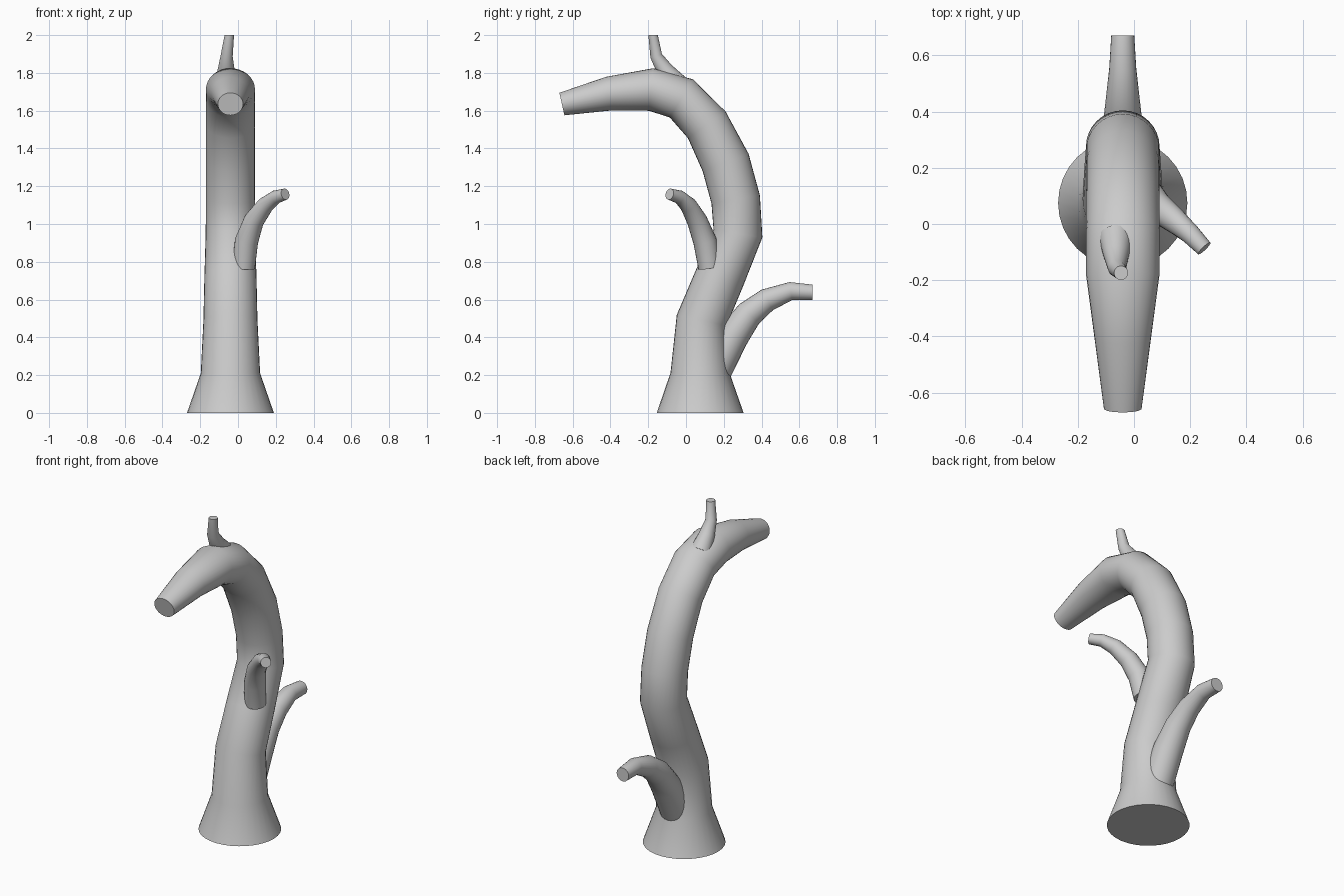
import bpy, bmesh, math
from mathutils import Vector

if "Cube" in bpy.data.objects:
    bpy.data.objects.remove(bpy.data.objects["Cube"])


def limb(name, stations, sides=24, end_dir=None):
    """Sweep a ring along (x, y, z, side radius, depth radius) stations and cap both ends."""
    pts = [Vector(s[:3]) for s in stations]
    bm = bmesh.new()
    rings = []
    for i, s in enumerate(stations):
        d_in = (pts[i] - pts[max(i - 1, 0)]).normalized()
        d_out = (pts[min(i + 1, len(pts) - 1)] - pts[i]).normalized()
        t = (d_in + d_out).normalized()
        if end_dir and i == len(pts) - 1:
            t = Vector(end_dir).normalized()
        u = (Vector((1, 0, 0)) - t * t.x).normalized()
        v = t.cross(u)
        ring = []
        for k in range(sides):
            a = 2 * math.pi * k / sides
            ring.append(bm.verts.new(pts[i] + u * math.cos(a) * s[3] + v * math.sin(a) * s[-1]))
        rings.append(ring)
    for a, b in zip(rings, rings[1:]):
        for k in range(sides):
            n = (k + 1) % sides
            bm.faces.new((a[k], a[n], b[n], b[k]))
    bm.faces.new(rings[0][::-1])
    bm.faces.new(rings[-1])
    bmesh.ops.recalc_face_normals(bm, faces=bm.faces)
    me = bpy.data.meshes.new(name)
    bm.to_mesh(me)
    bm.free()
    ob = bpy.data.objects.new(name, me)
    bpy.context.collection.objects.link(ob)
    bpy.ops.object.select_all(action='DESELECT')
    ob.select_set(True)
    bpy.context.view_layer.objects.active = ob
    bpy.ops.object.shade_smooth_by_angle(angle=math.radians(45))
    return ob


X = -0.04

# Trunk: flared foot, S-bend, forward-drooping top
trunk = [(0.075, 0, .23, .23), (0.075, 0.21, .157, .157), (0.083, 0.49, .143, .135),
         (0.178, 0.715, .138, .132), (0.275, 0.95, .131, .131), (0.263, 1.13, .13, .13),
         (0.21, 1.325, .13, .13), (0.11, 1.525, .13, .122), (-0.025, 1.665, .13, .118),
         (-0.185, 1.712, .13, .113), (-0.41, 1.69, .1, .09), (-0.657, 1.635, .067, .061)]
limb("trunk", [(X, *s) for s in trunk], 32)

# Low branch reaching backwards
back = [(0.15, 0.22, .09), (0.25, 0.41, .085), (0.335, 0.525, .073),
        (0.43, 0.598, .062), (0.555, 0.645, .048), (0.67, 0.638, .041)]
limb("back_branch", [(X, *s) for s in back], end_dir=(0, 1, 0))

# Middle branch reaching forward and to the right
limb("side_branch", [(0.03, 0.125, 0.77, .06), (0.045, 0.1, 0.91, .062),
                     (0.085, 0.058, 1.02, .054), (0.145, 0.012, 1.1, .045),
                     (0.2, -0.035, 1.143, .036), (0.25, -0.087, 1.158, .03)])

# Twig on the crown
limb("top_twig", [(-0.065, -0.05, 1.74, .06), (-0.063, -0.112, 1.815, .045),
                  (-0.06, -0.158, 1.89, .032), (-0.046, -0.174, 2.0, .025)],
     end_dir=(0, 0, 1))
